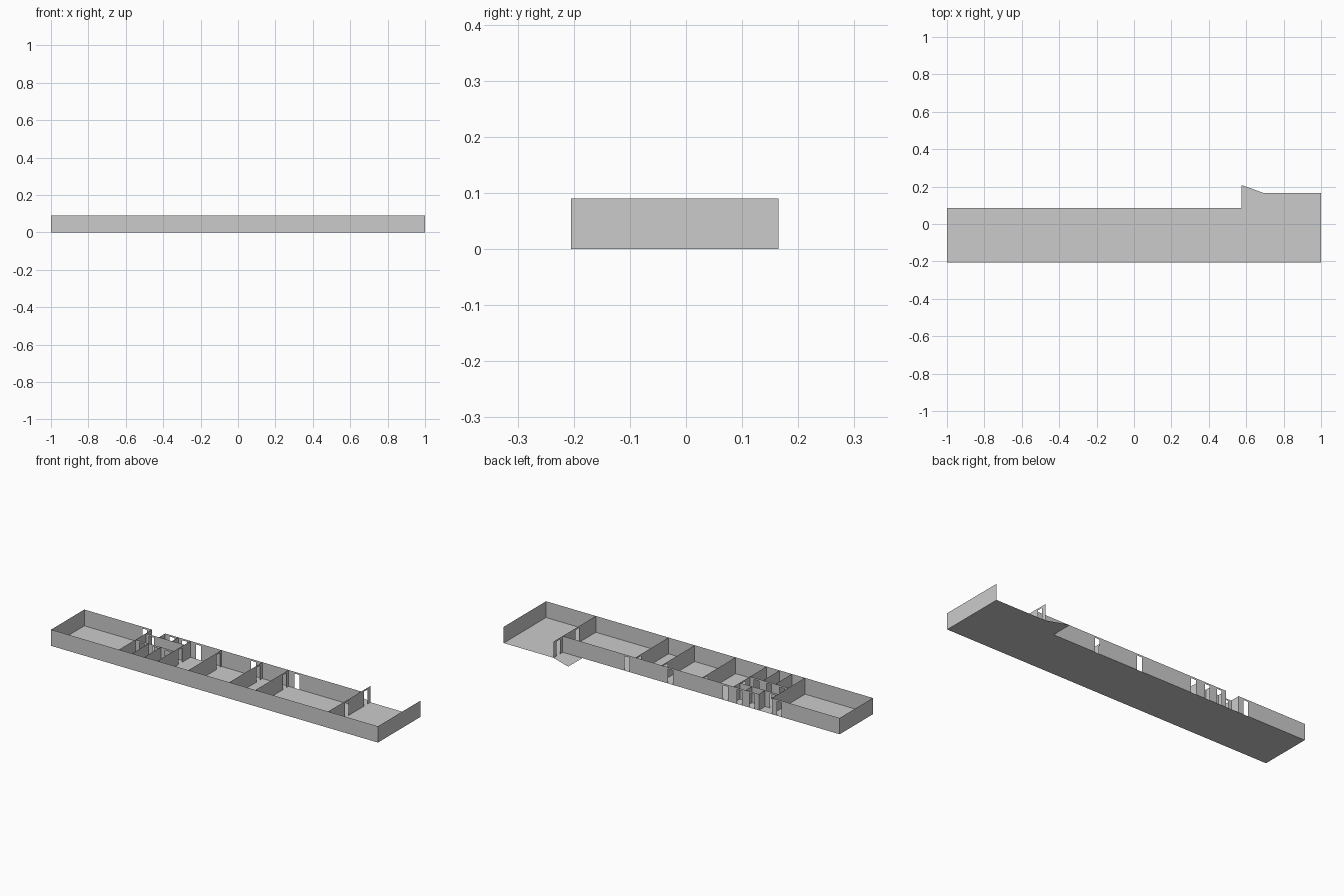
import bpy, bmesh
from mathutils import Vector

if "Cube" in bpy.data.objects:
    bpy.data.objects.remove(bpy.data.objects["Cube"])

H = 0.09        # wall height
DOOR_H = 0.08   # door opening height
DOOR_W = 0.03


def make_object(name, bm):
    bmesh.ops.remove_doubles(bm, verts=bm.verts, dist=1e-5)
    mesh = bpy.data.meshes.new(name)
    bm.to_mesh(mesh)
    bm.free()
    bpy.context.collection.objects.link(bpy.data.objects.new(name, mesh))


def wall(name, start, end, doors=()):
    """Thin sheet wall; doors are opening centres measured along it."""
    a, b = Vector(start), Vector(end)
    length = (b - a).length
    d = (b - a) / length
    bm = bmesh.new()

    def panel(s, e, z0, z1):
        p, q = a + d * s, a + d * e
        bm.faces.new([bm.verts.new(c) for c in (
            (p.x, p.y, z0), (q.x, q.y, z0), (q.x, q.y, z1), (p.x, p.y, z1))])

    at = 0
    for c in sorted(doors):
        s, e = c - DOOR_W / 2, c + DOOR_W / 2
        panel(at, s, 0, H)
        panel(s, e, DOOR_H, H)
        at = e
    panel(at, length, 0, H)
    make_object(name, bm)


F, B = -0.205, 0.085          # front and back wall lines
NL, NR, NY = -0.585, -0.505, 0.03   # entrance recess

# Floor with the entrance recess, pointed landing and deeper right bay
bm = bmesh.new()
outline = [(-1, F), (1, F), (1, 0.165), (0.695, 0.165), (0.695, B), (0.63, B),
           (0.585, 0.205), (0.575, 0.205), (0.575, B), (NR, B), (NR, NY),
           (NL, NY), (NL, B), (-1, B)]
floor = bm.faces.new([bm.verts.new((x, y, 0)) for x, y in outline])
bmesh.ops.triangulate(bm, faces=[floor])
make_object("floor", bm)

# Outer walls
wall("front_wall", (-1, F), (1, F))
wall("left_wall", (-1, B), (-1, F))
wall("right_wall", (1, F), (1, 0.165))
wall("back_wall_left", (-1, B), (NL, B), [0.37])
wall("back_wall_main", (NR, B), (0.695, B),
     [x - NR for x in (-0.463, -0.388, -0.302, 0.036, 0.302)])

# Entrance recess
wall("recess_back", (NL, NY), (NR, NY), [0.035])
wall("recess_side", (NR, NY), (NR, B))

# Full-depth room partitions: x position, back end, door centres in y
partitions = [(NL, B, []), (-0.16, B, [0.055]), (0.09, B, [0.05]),
              (0.25, B, [0.05]), (0.695, 0.165, [-0.042, 0.125])]
for i, (x, back, ys) in enumerate(partitions):
    wall(f"partition_{i}", (x, F), (x, back), [y - F for y in ys])

# Small washrooms between the first two partitions
WR = -0.35
wall("washroom_end", (WR, F), (WR, B), [0.2])
wall("closet_front", (NR, NY), (WR, NY))
wall("closet_divider", (-0.425, NY), (-0.425, B))
wall("washroom_corridor", (NL, -0.06), (WR, -0.06), [0.04, 0.12, 0.195])
for i, x in enumerate((-0.505, -0.43)):
    wall(f"cubicle_divider_{i}", (x, F), (x, -0.06))
